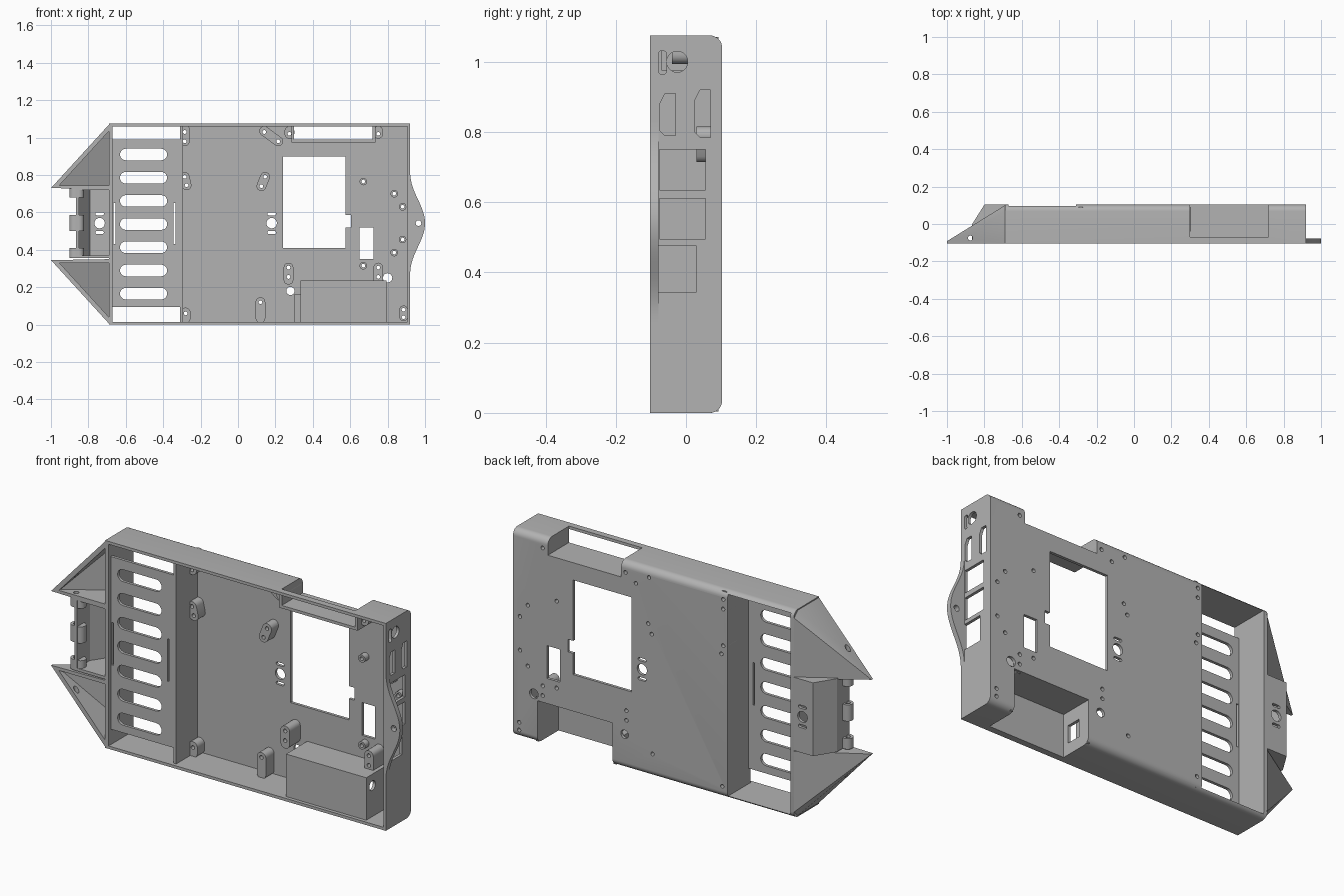
import bpy, bmesh, math
from mathutils import Vector

if "Cube" in bpy.data.objects:
    bpy.data.objects.remove(bpy.data.objects["Cube"])

FRONT, BACK, H, T = -0.103, 0.103, 1.075, 0.015
FLOOR = BACK - T
MID = H / 2

grey = bpy.data.materials.new("plain grey")
grey.use_nodes = True
grey.diffuse_color = (0.45, 0.45, 0.45, 1)
grey.node_tree.nodes["Principled BSDF"].inputs["Base Color"].default_value = (0.45, 0.45, 0.45, 1)


def finish(name, bm):
    bmesh.ops.recalc_face_normals(bm, faces=bm.faces)
    mesh = bpy.data.meshes.new(name)
    bm.to_mesh(mesh)
    bm.free()
    mesh.materials.append(grey)
    ob = bpy.data.objects.new(name, mesh)
    bpy.context.scene.collection.objects.link(ob)
    return ob


def prism(name, profile, axis, lo, hi):
    """Extrude a 2D profile along an axis: x uses (y, z), y uses (x, z), z uses (x, y)."""
    place = {"x": lambda u, v, w: (w, u, v), "y": lambda u, v, w: (u, w, v),
             "z": lambda u, v, w: (u, v, w)}[axis]
    bm = bmesh.new()
    face = bm.faces.new([bm.verts.new(place(u, v, lo)) for u, v in profile])
    side = bmesh.ops.extrude_face_region(bm, geom=[face])["geom"]
    move = Vector(place(0, 0, hi - lo))
    bmesh.ops.translate(bm, vec=move, verts=[g for g in side if isinstance(g, bmesh.types.BMVert)])
    return finish(name, bm)


def box(name, x, y, z):
    return prism(name, [(x[0], y[0]), (x[1], y[0]), (x[1], y[1]), (x[0], y[1])], "z", *z)


def pill(a, b, r, n=10):
    """Stadium outline from a to b; a circle when they coincide."""
    turn = math.atan2(b[1] - a[1], b[0] - a[0])
    pts = []
    for c, start in ((b, -math.pi / 2), (a, math.pi / 2)):
        for i in range(n + (a != b)):
            t = turn + start + math.pi * i / n
            pts.append((c[0] + r * math.cos(t), c[1] + r * math.sin(t)))
    return pts


def hull(name, pts):
    bm = bmesh.new()
    for p in pts:
        bm.verts.new(p)
    bmesh.ops.convex_hull(bm, input=bm.verts)
    bmesh.ops.dissolve_limit(bm, angle_limit=0.01, verts=bm.verts, edges=bm.edges)
    return finish(name, bm)


def cut(target, cutters):
    for c in cutters:
        m = target.modifiers.new("cut", "BOOLEAN")
        m.operation, m.solver, m.object = "DIFFERENCE", "EXACT", c
    bpy.context.view_layer.update()
    deps = bpy.context.evaluated_depsgraph_get()
    mesh = bpy.data.meshes.new_from_object(target.evaluated_get(deps))
    target.modifiers.clear()
    target.data = mesh
    for c in cutters:
        bpy.data.objects.remove(c)


def hole(a, b=None, r=0.01, lo=-0.3, hi=0.3):
    return prism("cutter", pill(a, b or a, r), "y", lo, hi)


def hub(x):
    """Round hole with a short slot above and below."""
    z = MID + 0.005
    return [hole((x, z), r=0.028, lo=0)] + [
        hole((x - 0.015, z + s), (x + 0.015, z + s), 0.008, lo=0) for s in (-0.05, 0.05)]


# Shell: tray with rounded rear edges
R = 0.035
arc = [(R * math.sin(i * math.pi / 16), R * math.cos(i * math.pi / 16)) for i in range(9)]
upper = [(BACK - R + s, H - R + c) for s, c in arc]
shell = prism("shell", [(FRONT, 0), (FRONT, H)] + upper + [(y, H - z) for y, z in reversed(upper)],
              "x", -0.69, 0.92)
inner = (T, H - T)
cutters = [box("cutter", (-0.295, 0.905), (-1, FLOOR), inner),
           box("cutter", (-0.67, -0.31), (-0.07, 1), inner),
           box("cutter", (-0.67, -0.28), (-1, -0.085), inner),
           box("cutter", (0.30, 0.72), (-0.07, 1), (0.99, 2)),
           box("cutter", (0.35, 0.78), (-0.07, 1), (-1, 0.22))]

# Vent slots, strap slits and corner windows of the front plate
cutters += [hole((-0.6, MID + 0.124 * i), (-0.41, MID + 0.124 * i), 0.031, hi=0) for i in range(-3, 4)]
cutters += [box("cutter", (x - 0.005, x + 0.005), (-1, 0), (0.43, 0.65)) for x in (-0.66, -0.34)]
cutters += [box("cutter", (-0.67, -0.31), (-1, 0), z) for z in ((T, 0.095), (0.99, H - T))]

# Floor openings
cutters += [box("cutter", (0.24, 0.575), (0, 1), (0.41, 0.90)),
            box("cutter", (0.57, 0.605), (0, 1), (0.52, 0.585)),
            box("cutter", (0.65, 0.725), (0, 1), (0.35, 0.52)),
            hole((0.80, 0.25), r=0.025, lo=0), hole((0.28, 0.18), r=0.022, lo=0)]
cutters += hub(0.18)

# Connector openings in the end wall
for y, z in (((-0.08, 0.03), (0.345, 0.475)), ((-0.075, 0.055), (0.495, 0.61)),
             ((-0.075, 0.055), (0.635, 0.75))):
    cutters.append(box("cutter", (0.85, 1), y, z))
for y0, y1, z0, z1 in ((-0.075, -0.03, 0.79, 0.91), (0.025, 0.07, 0.785, 0.92)):
    cutters.append(prism("cutter", [(y0, z0 + T), (y0 + T, z0), (y1, z0), (y1, z1), (y0 + T, z1),
                                    (y0, z1 - 0.03)], "x", 0.85, 1))
cutters.append(prism("cutter", pill((-0.025, 1), (-0.025, 1), 0.03), "x", 0.85, 1))
cutters.append(prism("cutter", pill((-0.067, 0.975), (-0.067, 1.02), 0.012), "x", 0.85, 1))

# Screw bosses: ends, radius, front height, pilot holes
bosses = [((-0.285, 1.045), (-0.285, 0.98), 0.026, 0.03, [(-0.285, 1.03), (-0.285, 0.98)]),
          ((0.14, 1.035), (0.215, 0.98), 0.026, 0.03, [(0.14, 1.03), (0.215, 0.98)]),
          ((-0.285, 0.79), (-0.275, 0.745), 0.026, 0.03, None),
          ((0.145, 0.79), (0.125, 0.74), 0.026, 0.03, None),
          ((0.27, 0.305), (0.27, 0.24), 0.026, 0.0, [(0.27, 0.305), (0.27, 0.255)]),
          ((0.75, 0.305), (0.75, 0.24), 0.026, 0.0, [(0.75, 0.305), (0.75, 0.255)]),
          ((-0.28, 0.065), (-0.28, 0.035), 0.026, 0.03, [(-0.28, 0.06)]),
          ((0.12, 0.12), (0.12, 0.035), 0.026, 0.02, [(0.12, 0.12)]),
          ((0.275, 1.02), (0.275, 1.035), 0.026, -0.04, [(0.275, 1.02)]),
          ((0.75, 1.02), (0.75, 1.035), 0.026, -0.04, [(0.75, 1.02)]),
          ((0.885, 0.08), (0.885, 0.04), 0.022, 0.05, None)]
standoffs = [(0.67, 0.765), (0.835, 0.70), (0.88, 0.63), (0.88, 0.455), (0.835, 0.385), (0.67, 0.315)]
bosses += [(p, p, 0.02, 0.055, [p]) for p in standoffs]
for a, b, r, top, pilots in bosses:
    pilots = pilots or [a, b]
    boss = prism("standoff" if a == b else "screw_boss", pill(a, b, r), "y", top, FLOOR + 0.004)
    cut(boss, [hole(p) for p in pilots])
    cutters += [hole(p, lo=0) for p in pilots]
cut(shell, cutters)

# Liner around the recess in the top edge
liner = box("top_recess_liner", (0.285, 0.735), (-0.07, FLOOR + 0.004), (0.975, H - T + 0.004))
cut(liner, [box("cutter", (0.30, 0.72), (-1, 1), (0.99, 2))])

# Pocket in the bottom edge, with a port and a cable hole in its ends
pocket = box("bottom_pocket", (0.335, 0.795), (-0.085, FLOOR + 0.004), (0.004, 0.235))
cut(pocket, [box("cutter", (0.35, 0.78), (-0.07, 1), (-1, 0.22)),
             box("cutter", (0.3, 0.4), (-0.04, 0.035), (0.06, 0.15)),
             prism("cutter", pill((-0.035, 0.175), (-0.035, 0.175), 0.025), "x", 0.7, 0.85)])
box("cable_guide", (0.30, 0.336), (0, FLOOR + 0.004), (T - 0.004, 0.16))

# Bell-shaped mounting flange at the end wall
bell = [(0.92 + 0.08 * (0.5 + 0.5 * math.cos(math.pi * i / 16)) ** 1.2, MID + 0.005 + 0.285 * i / 16)
        for i in range(-16, 17)]
flange = prism("end_flange", [(0.91, bell[0][1])] + bell + [(0.91, bell[-1][1])], "y", FRONT, -0.078)
cut(flange, [hole((0.965, MID + 0.005), r=0.015)])

# Hollow tapered corners, mirrored top and bottom
for name, flip in (("upper_corner", False), ("lower_corner", True)):
    def at(x, y, z):
        return (x, y, H - z if flip else z)
    corner = hull(name, [at(-0.685, FRONT, H), at(-0.685, FRONT, 0.725), at(-1, FRONT, 0.73),
                         at(-1, -0.092, 0.73), at(-0.685, BACK, 0.725), at(-0.685, BACK, H - 0.03),
                         at(-0.685, BACK - 0.03, H)])
    hollow = hull("cutter", [at(-0.69, -0.2, 1.035), at(-0.69, -0.2, 0.745), at(-0.955, -0.2, 0.745),
                             at(-0.955, -0.09, 0.745), at(-0.69, FLOOR - 0.005, 0.745),
                             at(-0.69, FLOOR - 0.005, 1.035)])
    pin = prism("cutter", pill((-0.875, -0.075), (-0.875, -0.075), 0.013), "z", -1, 2)
    cut(corner, [hollow, pin])

# Central bay between the corners, with a sloped outer wall
bay = prism("central_bay", [(-0.685, FRONT), (-0.685, BACK), (-0.80, BACK), (-0.865, 0),
                            (-0.865, FRONT)], "z", 0.355, 0.735)
cut(bay, [prism("cutter", [(-0.689, -0.2), (-0.689, FLOOR), (-0.79, FLOOR), (-0.85, 0),
                           (-0.85, -0.2)], "z", 0.37, 0.72)] + hub(-0.74))

# Hinge knuckles
for lo, hi in ((0.355, 0.41), (0.5, 0.585), (0.68, 0.735)):
    knuckle = prism("hinge_knuckle", pill((-0.85, -0.075), (-0.875, -0.075), 0.027), "z", lo, hi)
    cut(knuckle, [prism("cutter", pill((-0.875, -0.075), (-0.875, -0.075), 0.013), "z", -1, 2)])

# Smooth the curved faces, keep edges crisp
bpy.ops.object.select_all(action="DESELECT")
for ob in bpy.context.scene.objects:
    if ob.type == "MESH":
        ob.select_set(True)
        bpy.context.view_layer.objects.active = ob
bpy.ops.object.shade_smooth_by_angle(angle=math.radians(30))
